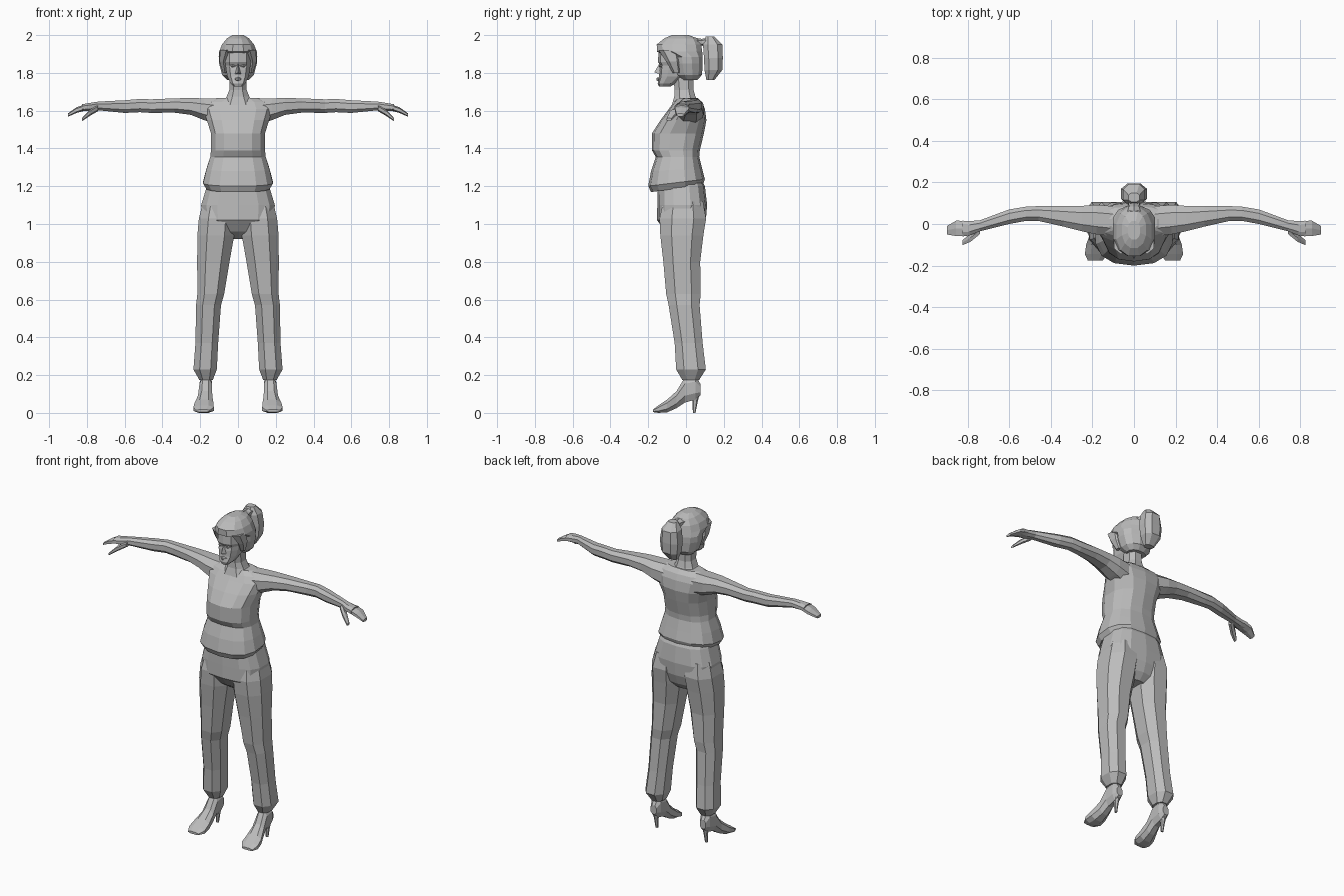
import bpy, bmesh, math
from mathutils import Vector

grey = bpy.data.materials.new("plain_grey")
grey.diffuse_color = (0.5, 0.5, 0.5, 1)


def finish(name, bm, mirror=False):
    bmesh.ops.recalc_face_normals(bm, faces=bm.faces)
    me = bpy.data.meshes.new(name)
    bm.to_mesh(me)
    bm.free()
    me.materials.append(grey)
    ob = bpy.data.objects.new(name, me)
    bpy.context.collection.objects.link(ob)
    if mirror:
        ob.modifiers.new("mirror", 'MIRROR')
    return ob


def section(axis, t, a0, a1, b0, b1, n, p, tilt):
    """Rounded cross-section filling the box a0..a1, b0..b1 at position t."""
    pts = []
    k = [2 * math.pi * (i + 0.5) / n for i in range(n)]
    shape = [tuple(math.copysign(abs(f(a)) ** p, f(a)) for f in (math.cos, math.sin)) for a in k]
    ma, mb = max(s[0] for s in shape), max(s[1] for s in shape)
    for ca, cb in shape:
        a = (a0 + a1) / 2 + ca / ma * (a1 - a0) / 2
        b = (b0 + b1) / 2 + cb / mb * (b1 - b0) / 2
        pts.append({'x': Vector((t, a, b)), 'y': Vector((a, t, b)),
                    'z': Vector((a, b, t + tilt * b))}[axis])
    return pts


def loft(name, axis, rows, n=8, p=0.85, mirror=False):
    """Skin rows of (t, a0, a1, b0, b1[, tilt]) and cap both ends."""
    bm = bmesh.new()
    rings = []
    for r in rows:
        tilt = r[5] if len(r) > 5 else 0
        rings.append([bm.verts.new(c) for c in section(axis, *r[:5], n, p, tilt)])
    for lo, hi in zip(rings, rings[1:]):
        for i in range(n):
            j = (i + 1) % n
            bm.faces.new((lo[i], lo[j], hi[j], hi[i]))
    bm.faces.new(rings[0])
    bm.faces.new(rings[-1])
    return finish(name, bm, mirror)


def body(name, rows, n=12, p=0.8):
    """Centred vertical loft from rows of (z, half width, front, back[, tilt])."""
    return loft(name, 'z', [(r[0], -r[1], r[1], *r[2:]) for r in rows], n, p)


# Top with flared hem, waist, bust and shoulders
body("top", [
    (1.195, 0.165, -0.185, 0.09, 0.14),
    (1.225, 0.185, -0.20, 0.10, 0.12),
    (1.29, 0.168, -0.185, 0.085, 0.05),
    (1.355, 0.147, -0.16, 0.07),
    (1.39, 0.143, -0.18, 0.073),
    (1.48, 0.143, -0.18, 0.095),
    (1.55, 0.165, -0.135, 0.108),
    (1.61, 0.185, -0.09, 0.10),
    (1.645, 0.165, -0.065, 0.085),
    (1.668, 0.11, -0.045, 0.06)], n=14)

# Trousers: hips
body("hips", [
    (0.92, 0.05, -0.05, 0.05),
    (0.96, 0.11, -0.11, 0.085),
    (1.02, 0.19, -0.153, 0.105),
    (1.10, 0.195, -0.152, 0.112),
    (1.20, 0.165, -0.15, 0.10),
    (1.24, 0.15, -0.14, 0.08)], n=14, p=0.72)

# Trousers: legs gathered at the ankle
loft("trouser_leg", 'z', [
    (0.175, 0.133, 0.205, -0.02, 0.07),
    (0.23, 0.112, 0.236, -0.052, 0.105),
    (0.37, 0.105, 0.225, -0.06, 0.088),
    (0.57, 0.09, 0.222, -0.092, 0.072),
    (0.63, 0.073, 0.215, -0.105, 0.078),
    (0.80, 0.045, 0.216, -0.12, 0.075),
    (0.94, 0.02, 0.215, -0.136, 0.092),
    (1.03, 0.015, 0.207, -0.14, 0.106),
    (1.12, 0.02, 0.185, -0.12, 0.09)], mirror=True)

# Feet in heeled shoes
loft("foot", 'y', [
    (0.078, 0.15, 0.19, 0.095, 0.15),
    (0.05, 0.138, 0.202, 0.07, 0.20),
    (-0.005, 0.138, 0.204, 0.055, 0.19),
    (-0.05, 0.136, 0.212, 0.025, 0.115),
    (-0.10, 0.13, 0.23, 0.003, 0.07),
    (-0.145, 0.128, 0.236, 0.0, 0.04),
    (-0.175, 0.15, 0.222, 0.004, 0.018)], mirror=True)
loft("shoe_heel", 'z', [
    (0.0, 0.164, 0.178, 0.036, 0.05),
    (0.06, 0.16, 0.182, 0.035, 0.062),
    (0.12, 0.145, 0.196, 0.01, 0.078)], n=6, mirror=True)

# Arms held out, palms down
loft("arm", 'x', [
    (0.09, -0.06, 0.085, 1.52, 1.663),
    (0.18, -0.05, 0.092, 1.55, 1.665),
    (0.25, -0.035, 0.087, 1.578, 1.667),
    (0.34, -0.012, 0.086, 1.59, 1.665),
    (0.46, 0.015, 0.086, 1.588, 1.66),
    (0.52, 0.015, 0.083, 1.592, 1.662),
    (0.60, 0.0, 0.07, 1.588, 1.655),
    (0.74, -0.035, 0.018, 1.602, 1.648),
    (0.79, -0.055, 0.014, 1.598, 1.64),
    (0.825, -0.06, 0.016, 1.598, 1.634)], mirror=True)
loft("fingers", 'x', [
    (0.81, -0.058, 0.015, 1.60, 1.634),
    (0.855, -0.058, 0.016, 1.588, 1.618),
    (0.90, -0.05, -0.01, 1.568, 1.586)], n=6, mirror=True)
loft("thumb", 'x', [
    (0.74, -0.048, -0.01, 1.598, 1.63),
    (0.785, -0.085, -0.045, 1.572, 1.605),
    (0.825, -0.102, -0.078, 1.545, 1.562)], n=6, mirror=True)

# Neck and face
body("neck", [
    (1.63, 0.085, -0.075, 0.07),
    (1.675, 0.06, -0.062, 0.05),
    (1.71, 0.046, -0.06, 0.04),
    (1.80, 0.044, -0.07, 0.04)], n=8)
body("face", [
    (1.727, 0.022, -0.143, -0.085),
    (1.745, 0.04, -0.15, -0.05),
    (1.78, 0.056, -0.143, 0.0),
    (1.815, 0.063, -0.142, 0.02),
    (1.84, 0.066, -0.137, 0.02),
    (1.858, 0.068, -0.148, 0.02),
    (1.93, 0.066, -0.145, 0.02)], n=10)
loft("lips", 'x', [
    (-0.022, -0.142, -0.13, 1.765, 1.77),
    (0, -0.157, -0.13, 1.756, 1.778),
    (0.022, -0.142, -0.13, 1.765, 1.77)], n=6)
loft("eyelid", 'x', [
    (0.014, -0.137, -0.12, 1.834, 1.84),
    (0.028, -0.142, -0.12, 1.829, 1.845),
    (0.045, -0.13, -0.11, 1.834, 1.84)], n=6, mirror=True)

# Nose wedge
bm = bmesh.new()
bridge, tip, left, right = [bm.verts.new(c) for c in (
    (0, -0.138, 1.855), (0, -0.168, 1.803), (-0.016, -0.138, 1.793), (0.016, -0.138, 1.793))]
for f in ((bridge, tip, left), (bridge, right, tip), (tip, right, left), (bridge, left, right)):
    bm.faces.new(f)
finish("nose", bm)

# Hair: cap overhanging the forehead, sides drawn behind the face
body("hair_cap", [
    (1.762, 0.058, -0.02, 0.06),
    (1.79, 0.084, -0.06, 0.085),
    (1.85, 0.1, -0.075, 0.088),
    (1.885, 0.102, -0.08, 0.088),
    (1.912, 0.1, -0.154, 0.086),
    (1.95, 0.085, -0.155, 0.08),
    (1.983, 0.058, -0.115, 0.06),
    (2.0, 0.03, -0.075, 0.015)], n=12, p=0.9)

# Side locks framing the face
loft("hair_lock", 'z', [
    (1.80, 0.058, 0.08, -0.07, -0.03),
    (1.86, 0.058, 0.098, -0.105, -0.03),
    (1.92, 0.03, 0.095, -0.145, -0.03)], n=6, mirror=True)

# Ponytail and its tie
loft("ponytail_tie", 'y', [
    (0.05, -0.035, 0.035, 1.92, 1.985),
    (0.085, -0.024, 0.024, 1.945, 1.98),
    (0.125, -0.032, 0.032, 1.93, 1.988)], n=6)
body("ponytail", [
    (1.762, 0.03, 0.108, 0.15),
    (1.815, 0.055, 0.098, 0.192),
    (1.88, 0.062, 0.095, 0.195),
    (1.95, 0.052, 0.09, 0.192),
    (1.993, 0.026, 0.105, 0.15)], n=8)
